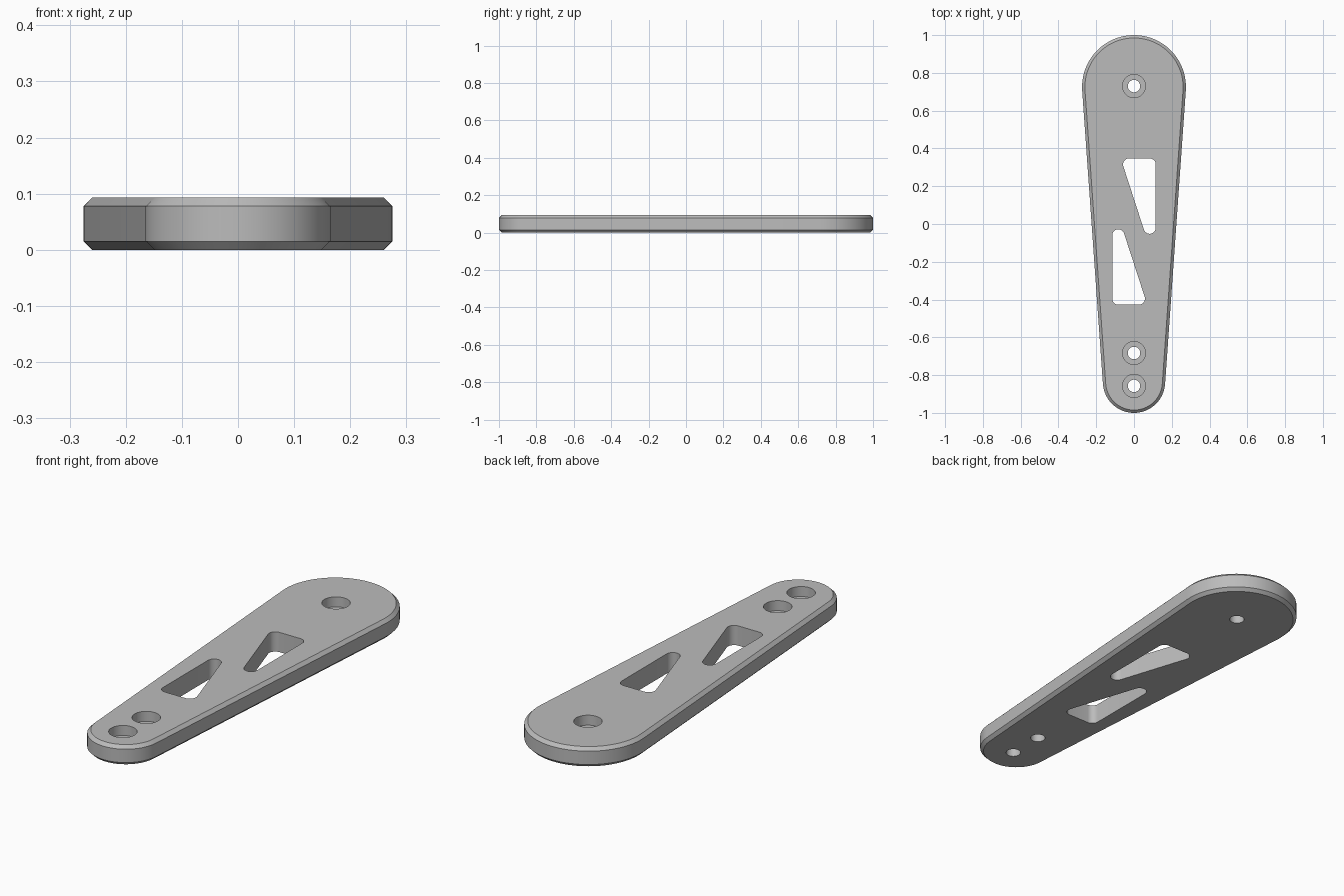
import bpy, bmesh
from math import pi, asin, cos, sin
from mathutils import Vector

cube = bpy.data.objects.get("Cube")
if cube:
    bpy.data.objects.remove(cube)

THICK, CHAMFER = 0.093, 0.015
BIG, SMALL = 0.275, 0.165            # end radii
BIG_Y, SMALL_Y = 1 - BIG, SMALL - 1  # end centres
FLOOR = 0.046                        # counterbore floor height


def arc(x, y, r, start, end, steps):
    return [(x + r * cos(start + (end - start) * i / steps),
             y + r * sin(start + (end - start) * i / steps)) for i in range(steps + 1)]


def outline(inset):
    """Tapered outline: two round ends joined by tangent lines."""
    tilt = asin((BIG - SMALL) / (BIG_Y - SMALL_Y))
    return (arc(0, BIG_Y, BIG - inset, -tilt, pi + tilt, 48)
            + arc(0, SMALL_Y, SMALL - inset, pi + tilt, 2 * pi - tilt, 40))


def circle(y, r):
    return arc(0, y, r, 0, 2 * pi, 40)[:-1]


def slot(sign):
    """Rounded right triangle; sign -1 turns it half way round."""
    r, centre_y = 0.032, -0.04
    right, left, top, low = 0.083, -0.026, 0.355, 0.02
    tilt = asin((right - left) / Vector((right - left, top - low)).length)
    pts = (arc(right, top, r, 0, pi / 2, 8)
           + arc(left, top, r, pi / 2, pi + tilt, 12)
           + arc(right, low, r, pi + tilt, 2 * pi, 16))
    return [(sign * x, centre_y + sign * y) for x, y in pts]


bm = bmesh.new()


def ring(points, z):
    return [bm.verts.new((x, y, z)) for x, y in points]


def wall(a, b):
    for i in range(len(a)):
        j = (i + 1) % len(a)
        bm.faces.new((a[i], a[j], b[j], b[i]))


def cap(rings):
    """Flat face bounded by an outer ring and any hole rings."""
    edges = []
    for r in rings:
        for i in range(len(r)):
            pair = (r[i], r[(i + 1) % len(r)])
            edges.append(bm.edges.get(pair) or bm.edges.new(pair))
    bmesh.ops.triangle_fill(bm, use_beauty=True, edges=edges, normal=(0, 0, 1))


# Chamfered outer rim
levels = [(CHAMFER, 0), (0, CHAMFER), (0, THICK - CHAMFER), (CHAMFER, THICK)]
rim = [ring(outline(inset), z) for inset, z in levels]
for a, b in zip(rim, rim[1:]):
    wall(a, b)
bottom, top = [rim[0]], [rim[-1]]

# Triangular lightening slots
for sign in (1, -1):
    low, high = ring(slot(sign), 0), ring(slot(sign), THICK)
    wall(low, high)
    bottom.append(low)
    top.append(high)

# Counterbored screw holes
for y in (0.73, -0.683, -0.857):
    low, lip = ring(circle(y, 0.033), 0), ring(circle(y, 0.033), FLOOR)
    seat, high = ring(circle(y, 0.061), FLOOR), ring(circle(y, 0.061), THICK)
    wall(low, lip)
    wall(lip, seat)
    wall(seat, high)
    bottom.append(low)
    top.append(high)

cap(bottom)
cap(top)
bmesh.ops.recalc_face_normals(bm, faces=bm.faces)

mesh = bpy.data.meshes.new("lever_plate")
bm.to_mesh(mesh)
bm.free()
plate = bpy.data.objects.new("lever_plate", mesh)
bpy.context.collection.objects.link(plate)

# Plain grey metal
grey = bpy.data.materials.new("plain_grey")
grey.use_nodes = True
colour = (0.5, 0.5, 0.5, 1)
grey.diffuse_color = colour
grey.node_tree.nodes["Principled BSDF"].inputs["Base Color"].default_value = colour
mesh.materials.append(grey)

bpy.ops.object.select_all(action="DESELECT")
plate.select_set(True)
bpy.context.view_layer.objects.active = plate
bpy.ops.object.shade_smooth_by_angle(angle=pi / 6)
